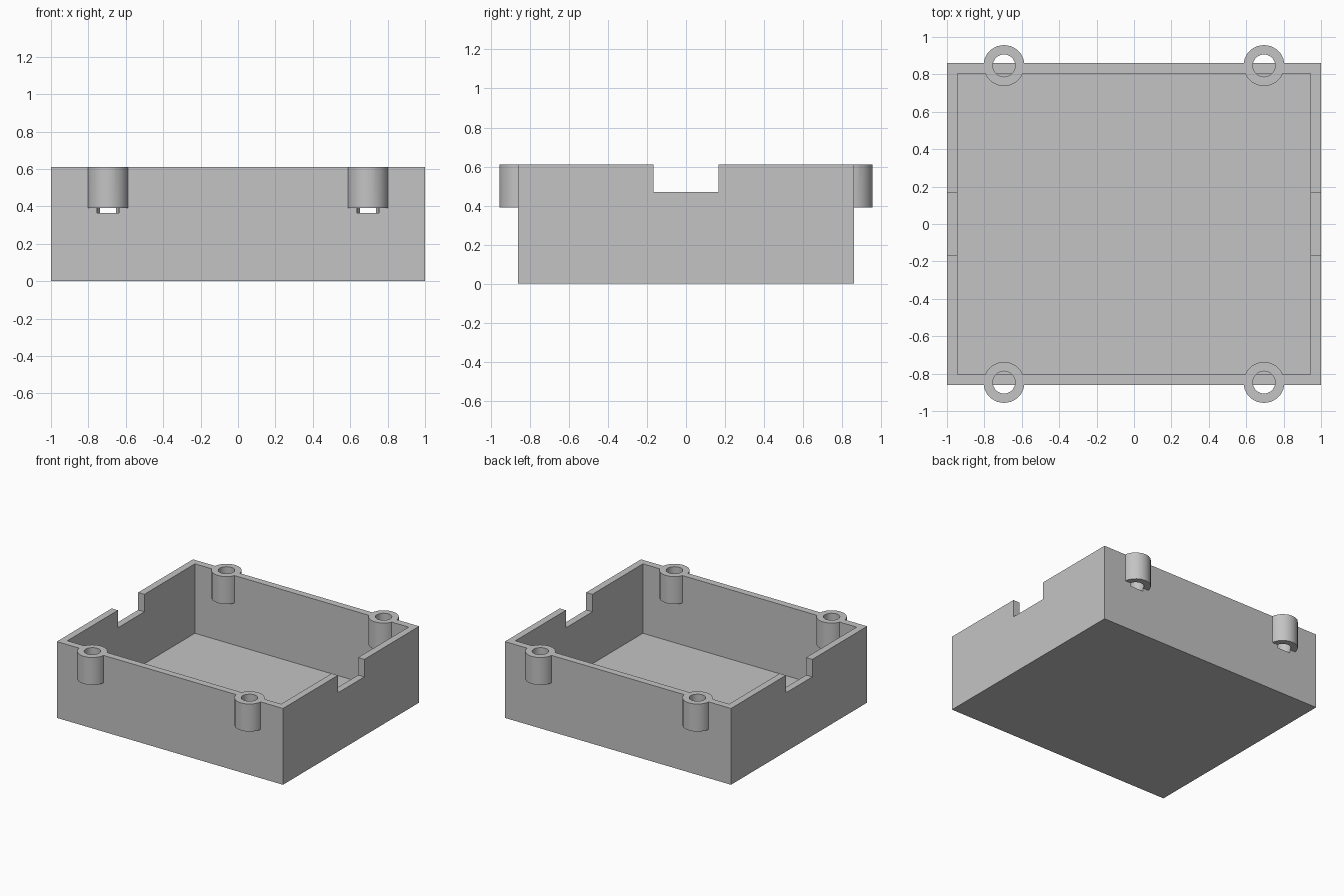
import bpy

if "Cube" in bpy.data.objects:
    bpy.data.objects.remove(bpy.data.objects["Cube"], do_unlink=True)

HALF_Y, HEIGHT, WALL, FLOOR = 0.86, 0.61, 0.055, 0.055
BOSS_X, BOSS_Y, BOSS_R, HOLE_R = 0.695, 0.847, 0.11, 0.06

grey = bpy.data.materials.new("plain grey")
grey.use_nodes = True
grey.diffuse_color = (0.55, 0.55, 0.55, 1)
grey.node_tree.nodes["Principled BSDF"].inputs["Base Color"].default_value = (0.55, 0.55, 0.55, 1)


def finish(name):
    obj = bpy.context.object
    obj.name = name
    obj.data.materials.append(grey)
    return obj


def box(name, half_x, half_y, z0, z1):
    bpy.ops.mesh.primitive_cube_add(size=2, location=(0, 0, (z0 + z1) / 2))
    obj = finish(name)
    obj.scale = (half_x, half_y, (z1 - z0) / 2)
    bpy.ops.object.transform_apply(location=True, scale=True)
    return obj


def post(name, x, y, radius, z0, z1):
    bpy.ops.mesh.primitive_cylinder_add(vertices=20, radius=radius, depth=z1 - z0,
                                        location=(x, y, (z0 + z1) / 2))
    return finish(name)


def combine(target, tool, operation):
    mod = target.modifiers.new(operation, "BOOLEAN")
    mod.operation, mod.solver, mod.object = operation, "EXACT", tool
    bpy.context.view_layer.objects.active = target
    bpy.ops.object.modifier_apply(modifier=mod.name)
    bpy.data.objects.remove(tool, do_unlink=True)


# Open tray, slightly overheight until the rim is trimmed
tray = box("enclosure_tray", 1, HALF_Y, 0, HEIGHT + 0.05)
combine(tray, box("cavity", 1 - WALL, HALF_Y - WALL, FLOOR, 1), "DIFFERENCE")

# Cable notches through both end walls
combine(tray, box("notch", 1.2, 0.167, 0.47, 1), "DIFFERENCE")

# Screw bosses straddling the long walls
corners = [(sx * BOSS_X, sy * BOSS_Y) for sx in (-1, 1) for sy in (-1, 1)]
for x, y in corners:
    combine(tray, post("boss", x, y, BOSS_R, 0.39, HEIGHT + 0.07), "UNION")

# Screw holes, running a little deeper than the bosses
for x, y in corners:
    combine(tray, post("hole", x, y, HOLE_R, 0.365, 1), "DIFFERENCE")

# Level rim
combine(tray, box("rim_trim", 1.5, 1.5, HEIGHT, 1.5), "DIFFERENCE")

# One material, smooth bosses with crisp edges
tray.data.materials.clear()
tray.data.materials.append(grey)
bpy.ops.object.select_all(action="DESELECT")
tray.select_set(True)
bpy.context.view_layer.objects.active = tray
bpy.ops.object.shade_smooth_by_angle()
